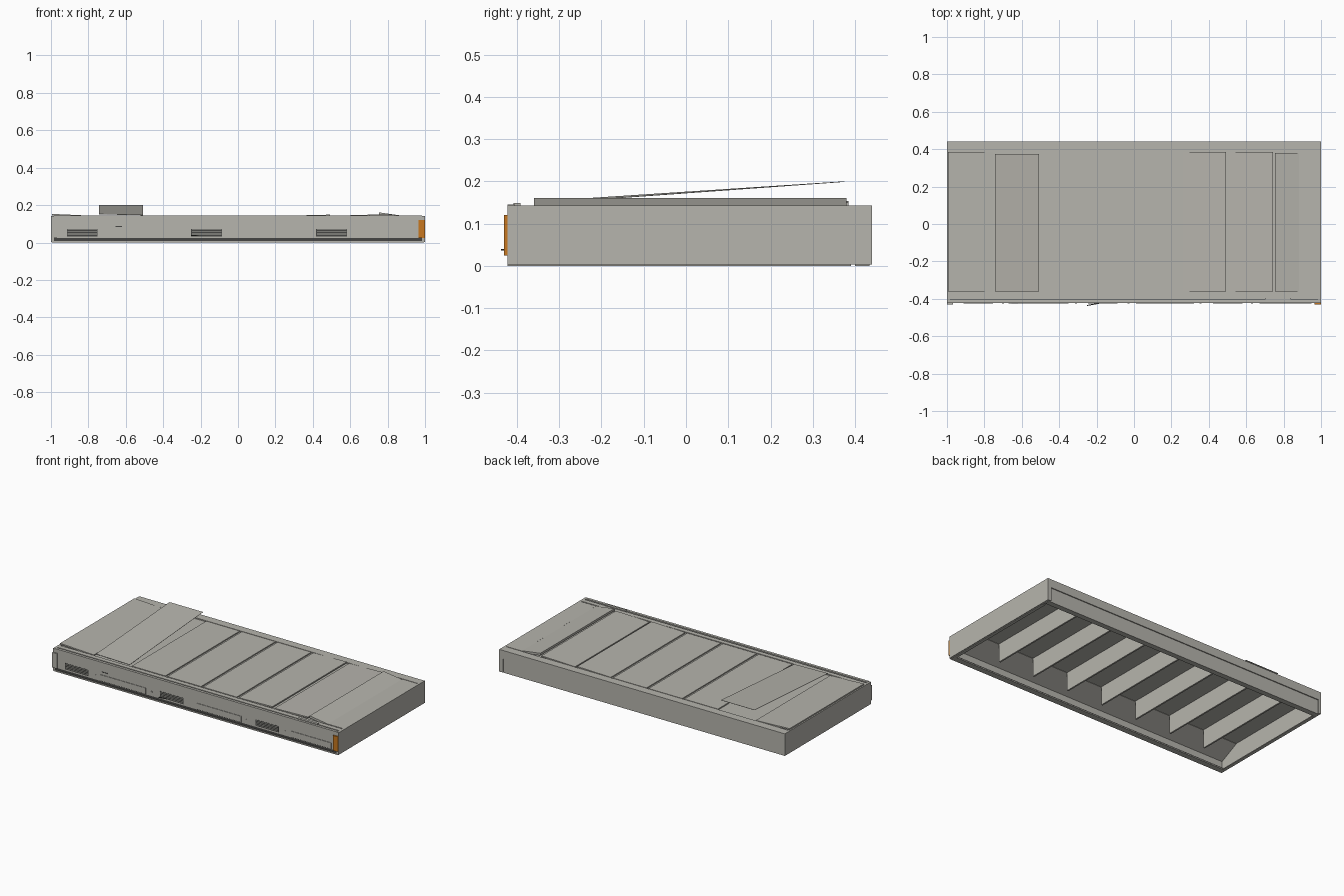
import bpy, bmesh


def material(name, rgb):
    m = bpy.data.materials.new(name)
    m.diffuse_color = (*rgb, 1)
    return m


GREY = material("warm grey", (0.468, 0.460, 0.418))
DARK = material("dark grey", (0.06, 0.06, 0.056))
ORANGE = material("orange", (0.57, 0.185, 0.014))


def sheet(name, x0, x1, y0, y1, tops, thick, mat=GREY):
    """Slab whose four top corners (front left, front right, back right, back left) have own heights."""
    bm = bmesh.new()
    xy = [(x0, y0), (x1, y0), (x1, y1), (x0, y1)]
    low = [bm.verts.new((x, y, t - thick)) for (x, y), t in zip(xy, tops)]
    top = [bm.verts.new((x, y, t)) for (x, y), t in zip(xy, tops)]
    bm.faces.new(low[::-1])
    bm.faces.new(top)
    for i in range(4):
        j = (i + 1) % 4
        bm.faces.new((low[i], low[j], top[j], top[i]))
    me = bpy.data.meshes.new(name)
    bm.to_mesh(me)
    bm.free()
    me.materials.append(mat)
    ob = bpy.data.objects.new(name, me)
    bpy.context.collection.objects.link(ob)
    return ob


def box(name, x0, x1, y0, y1, z0, z1, mat=GREY):
    return sheet(name, x0, x1, y0, y1, [z1] * 4, z1 - z0, mat)


F, B, TOP, BED = -0.422, 0.44, 0.143, 0.136

# End walls
box("left_end_wall", -1, -0.985, F, B, 0.003, TOP)
box("right_end_wall", 0.985, 1, F, B, 0.003, TOP)

# Front wall with a set-back dark skirt strip under it
box("front_wall", -0.985, 0.985, F, -0.405, 0.025, 0.145)
box("front_skirt", -0.985, 0.985, F + 0.004, -0.405, 0.004, 0.025, DARK)
box("front_bottom_lip", -0.985, 0.985, F, -0.385, 0.0, 0.008)

# Back wall, set back slightly below the upper band
box("back_upper_band", -0.985, 0.985, 0.42, B, 0.09, TOP)
box("back_lower_panel", -0.985, 0.975, 0.42, 0.434, 0.004, 0.09)
box("back_corner_post", 0.975, 0.985, 0.42, B, 0.004, 0.09)
box("back_bottom_lip", -0.985, 0.985, 0.40, 0.434, 0.0, 0.006)

# Side bottom lips
for side, x in (("left", -0.995), ("right", 0.975)):
    box(side + "_bottom_lip", x, x + 0.02, F, 0.39, 0.0, 0.005)

# Sub-deck, sloping front soffit, and the ribs that carry the deck
box("sub_deck", -0.985, 0.985, -0.405, 0.42, 0.124, BED)
sheet("front_soffit", -0.985, 0.985, -0.405, -0.28, (0.066, 0.066, 0.126, 0.126), 0.004)
for i in range(-3, 4):
    box("rib", i * 0.25 - 0.005, i * 0.25 + 0.005, -0.28, 0.42, 0.008, 0.124)

# Fixed strips along the front and back of the deck
box("front_deck_strip", -0.985, 0.985, -0.396, -0.367, BED, TOP)
box("back_deck_strip", -0.985, 0.985, 0.388, 0.42, BED, TOP)

# Deck panels, several slightly sprung and one lifted at the back
heights = {
    0: (0.153, 0.142, 0.142, 0.153),
    1: (0.152, 0.147, 0.200, 0.200),
    5: (TOP, 0.149, 0.149, TOP),
    6: (TOP, 0.150, 0.150, TOP),
}
for i in range(7):
    x0 = -0.994 + i * 0.25
    if i:
        x0 += 0.002
    thick, back = (0.0015, 0.375) if i == 1 else (0.008, 0.384)
    sheet("deck_panel", x0, -0.757 + i * 0.25, -0.36, back,
          heights.get(i, (TOP,) * 4), thick)
sheet("right_sprung_panel", 0.754, 0.93, -0.36, 0.38,
      (0.161, 0.136, 0.136, 0.161), 0.014)
box("right_deck_panel", 0.882, 0.985, -0.36, 0.384, BED, TOP)

# Louvred vents on the front
for x in (-0.915, -0.25, 0.418):
    box("vent_opening", x, x + 0.165, F - 0.001, F + 0.002, 0.033, 0.072, DARK)
    for k in range(4):
        z = 0.039 + k * 0.009
        box("vent_slat", x + 0.004, x + 0.161, F - 0.003, F, z, z + 0.0032)

# Bent loose slat in the middle vent
slat = box("loose_slat", 0, 0.08, 0, 0.005, 0, 0.004, DARK)
slat.location = (-0.25, -0.438, 0.036)
slat.rotation_euler = (0, 0, 0.18)

# Front cover plates with fasteners beside them
for x0, x1 in ((-0.67, -0.35), (0.01, 0.32), (0.67, 0.95)):
    box("cover_plate", x0, x1, F - 0.003, F, 0.028, 0.066)
for x in (-0.70, -0.31, -0.03, 0.355, 0.63):
    box("fastener", x - 0.005, x + 0.005, F - 0.002, F, 0.048, 0.056)
box("front_latch", -0.655, -0.62, F - 0.002, F, 0.083, 0.087, DARK)

# Corner marker plates
box("left_marker", -1, -0.968, F - 0.008, F, 0.025, 0.12)
box("right_marker", 0.965, 1, F - 0.008, F, 0.025, 0.12, ORANGE)

# Small stop on the front rim
box("rim_stop", 0.70, 0.84, -0.408, -0.392, 0.14, 0.149)
